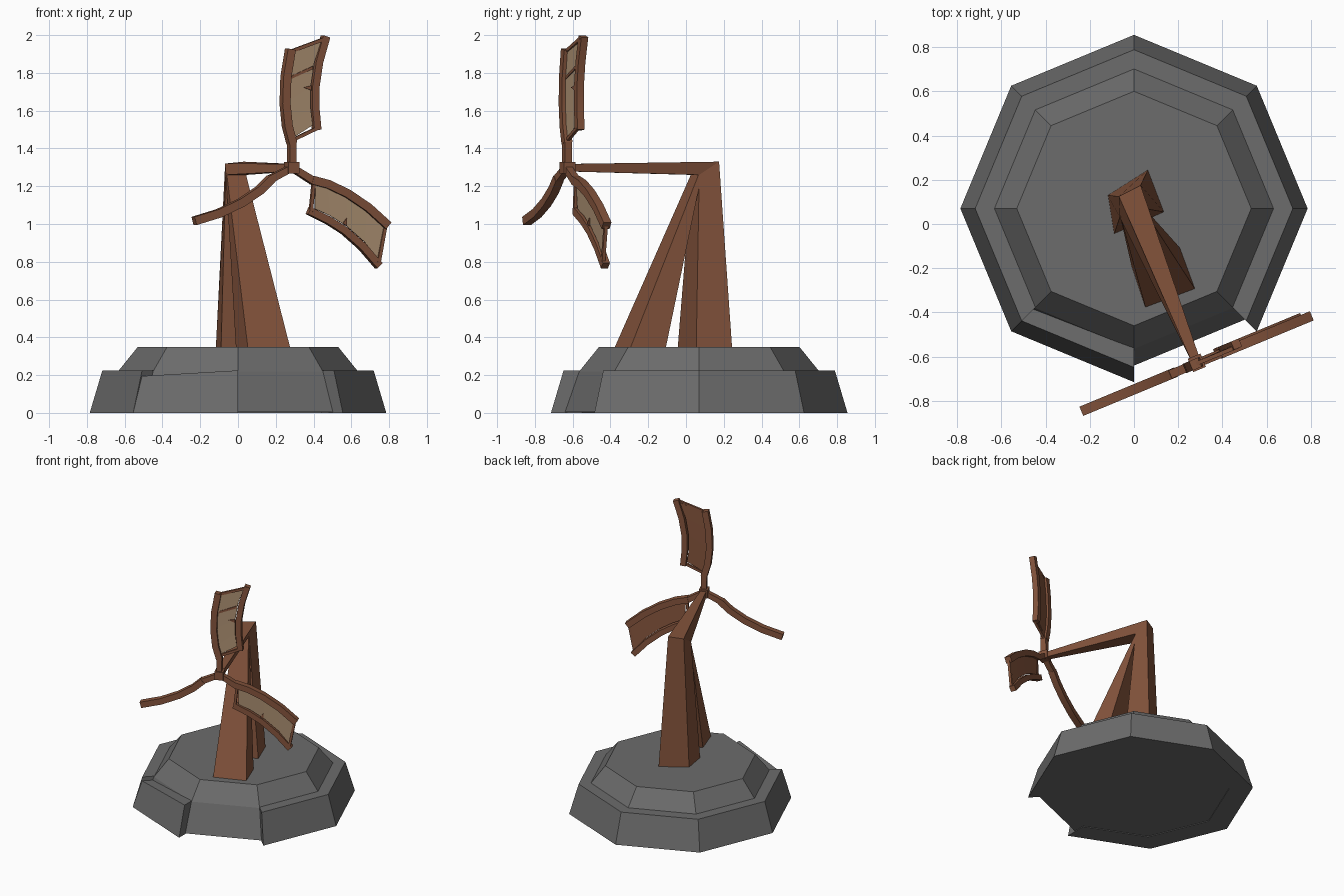
import bpy, bmesh, math
from mathutils import Vector

if "Cube" in bpy.data.objects:
    bpy.data.objects.remove(bpy.data.objects["Cube"])


def material(name, rgb):
    m = bpy.data.materials.new(name)
    m.diffuse_color = (*rgb, 1)
    m.use_nodes = True
    m.node_tree.nodes["Principled BSDF"].inputs["Base Color"].default_value = m.diffuse_color
    return m


STONE = material("grey stone", (0.15, 0.15, 0.15))
WOOD = material("brown wood", (0.23, 0.088, 0.045))
CLOTH = material("tan cloth", (0.43, 0.29, 0.175))


def loft(name, rings, mat, smooth=False):
    """Skin a list of equal-length point rings and cap both ends."""
    bm = bmesh.new()
    vs = [[bm.verts.new(p) for p in ring] for ring in rings]
    n = len(rings[0])
    for a, b in zip(vs, vs[1:]):
        for i in range(n):
            j = (i + 1) % n
            bm.faces.new((a[i], a[j], b[j], b[i]))
    bm.faces.new(vs[0])
    bm.faces.new(vs[-1])
    bmesh.ops.recalc_face_normals(bm, faces=bm.faces)
    me = bpy.data.meshes.new(name)
    bm.to_mesh(me)
    bm.free()
    me.materials.append(mat)
    ob = bpy.data.objects.new(name, me)
    bpy.context.collection.objects.link(ob)
    if smooth:
        bpy.ops.object.select_all(action='DESELECT')
        ob.select_set(True)
        bpy.context.view_layer.objects.active = ob
        bpy.ops.object.shade_smooth_by_angle(angle=math.radians(35))
    return ob


# --- stone base: octagonal core with a sloped rim, centred on (0, 0.07)
def polar(r, deg, z):
    a = math.radians(deg)
    return (r * math.cos(a), 0.07 + r * math.sin(a), z)


loft("base_core", [[polar(r, 45 * k, z) for k in range(8)]
                   for r, z in ((0.71, 0.005), (0.635, 0.22), (0.53, 0.35))], STONE)

# Rim blocks on seven sides; the front right one is missing
for k in range(7):
    ends = []
    for deg in (-45 + 45 * k, 45 * k):
        top = 0.195 if (k == 6 and deg == 225) else 0.225
        ends.append([polar(0.785, deg, 0), polar(0.718, deg, top),
                     polar(0.62, deg, top), polar(0.62, deg, 0)])
    loft(f"base_rim_block_{k + 1}", ends, STONE)

# --- tower: rear post, front leg and forward arm
top_front = [(-0.065, 0.03, 1.26), (0.045, 0.07, 1.26)]
top_back = [(0.03, 0.175, 1.33), (-0.068, 0.125, 1.32)]
loft("rear_post", [[(-0.09, -0.045, 0.33), (0.136, 0.054, 0.33),
                    (0.063, 0.245, 0.33), (-0.118, 0.13, 0.33)],
                   top_front + top_back], WOOD)
loft("front_leg", [[(0.054, -0.385, 0.33), (0.28, -0.30, 0.33),
                    (0.21, -0.11, 0.33), (-0.01, -0.195, 0.33)],
                   [(-0.06, 0.03, 1.27), (0.04, 0.07, 1.27),
                    (0.035, 0.085, 1.27), (-0.065, 0.045, 1.27)]], WOOD)

# Rotor frame: turned 22.5 degrees about z
HUB = Vector((0.285, -0.63, 1.298))
T = math.radians(22.5)
R = Vector((math.cos(T), math.sin(T), 0))
F = Vector((math.sin(T), -math.cos(T), 0))
Z = Vector((0, 0, 1))


def place(u, v, w=0.0, turn=0.0):
    """Rotor-plane point, turned clockwise, to world space."""
    c, s = math.cos(math.radians(turn)), math.sin(math.radians(turn))
    return HUB + R * (u * c + v * s) + Z * (v * c - u * s) + F * w


def box_ring(w, h):
    return [place(-h, -h, w), place(h, -h, w), place(h, h, w), place(-h, h, w)]


loft("arm", [top_front + top_back, box_ring(-0.02, 0.02)], WOOD, True)
loft("hub", [box_ring(-0.035, 0.031), box_ring(0.03, 0.031)], WOOD)


# --- blades
def beam(name, path, widths, depth, turn, w=0.0):
    """Rectangular beam along a path in the rotor plane."""
    rings = []
    for i, (u, v) in enumerate(path):
        a, b = Vector(path[max(i - 1, 0)]), Vector(path[min(i + 1, len(path) - 1)])
        t = (b - a).normalized()
        h = widths[i] / 2
        nu, nv = -t.y * h, t.x * h
        rings.append([place(u + su * nu, v + su * nv, w + sw * depth / 2, turn)
                      for su, sw in ((-1, -1), (1, -1), (1, 1), (-1, 1))])
    return loft(name, rings, WOOD, True)


SPAR = [(0, 0.13), (-0.026, 0.22), (-0.039, 0.34), (-0.034, 0.48), (-0.008, 0.627)]
RAIL = [(0.147, 0.20), (0.135, 0.32), (0.136, 0.43), (0.157, 0.56), (0.198, 0.695)]


def spar(label, turn):
    beam(label + "_blade_stub", [(0, 0.02), (0, 0.14)], [0.036, 0.04], 0.04, turn)
    beam(label + "_blade_spar", SPAR, [0.045] * 5, 0.045, turn)


def sail_blade(label, turn):
    spar(label, turn)
    beam(label + "_blade_rail", RAIL, [0.04] * 5, 0.04, turn, -0.012)
    beam(label + "_inner_bar", [(0, 0.145), (0.147, 0.21)], [0.018] * 2, 0.018, turn)
    beam(label + "_outer_bar", [(-0.008, 0.615), (0.196, 0.685)], [0.018] * 2, 0.018, turn)
    # Cloth: tan on the front, wood-brown on the back
    rings = []
    for i, (p, q) in enumerate(zip(SPAR, RAIL)):
        dv = (0.025, 0, 0, 0, -0.02)[i]
        rings.append([place(p[0], p[1] + dv, -0.006, turn),
                      place(q[0] - 0.026, q[1] + dv, -0.012, turn),
                      place(q[0] - 0.026, q[1] + dv, -0.004, turn),
                      place(p[0], p[1] + dv, 0.004, turn)])
    sail = loft(label + "_sail", rings, WOOD)
    sail.data.materials.append(CLOTH)
    for f in sail.data.polygons:
        f.material_index = 1 if f.normal.dot(F) > 0.5 else 0


def tear(name, pts, turn):
    loft(name, [[place(u, v, w, turn) for u, v in pts] for w in (-0.003, 0.005)], WOOD)


sail_blade("upper", 0)
sail_blade("right", 120)
spar("bare_left", -116)

# Torn streaks on the cloth
tear("upper_long_tear", [(-0.01, 0.468), (0.12, 0.522), (0.12, 0.538), (0.0, 0.488)], 0)
tear("upper_short_tear", [(0.065, 0.425), (0.11, 0.41), (0.11, 0.435)], 0)
tear("right_short_tear", [(0.075, 0.405), (0.11, 0.40), (0.11, 0.425)], 120)
